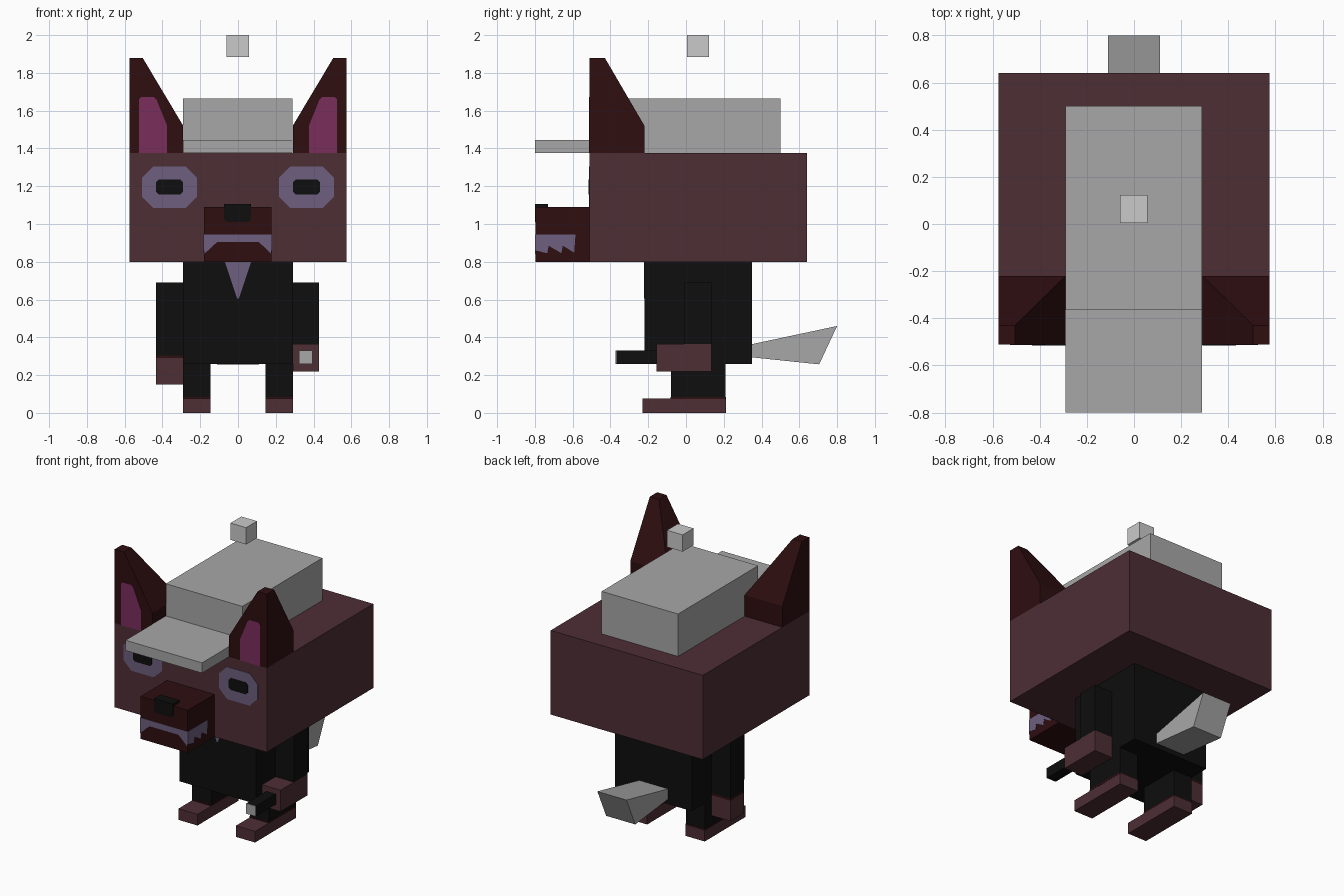
import bpy, bmesh

if "Cube" in bpy.data.objects:
    bpy.data.objects.remove(bpy.data.objects["Cube"])


def material(name, rgb):
    m = bpy.data.materials.new(name)
    lin = [((c / 255 + 0.055) / 1.055) ** 2.4 if c > 10 else c / 255 / 12.92 for c in rgb]
    m.diffuse_color = (*lin, 1)
    m.use_nodes = True
    m.node_tree.nodes["Principled BSDF"].inputs["Base Color"].default_value = m.diffuse_color
    return m


FUR = material("maroon fur", (77, 46, 53))
DARK = material("dark red fur", (46, 14, 16))
BLACK = material("black cloth", (14, 14, 14))
GREY = material("grey", (167, 167, 167))
PALE = material("pale grey", (202, 202, 202))
LILAC = material("lilac", (109, 95, 126))
PINK = material("ear pink", (123, 45, 92))


def finish(name, bm, mat):
    bmesh.ops.recalc_face_normals(bm, faces=bm.faces)
    me = bpy.data.meshes.new(name)
    bm.to_mesh(me)
    bm.free()
    me.materials.append(mat)
    ob = bpy.data.objects.new(name, me)
    bpy.context.collection.objects.link(ob)
    return ob


def box(name, x, y, z, mat):
    """Box from (min, max) ranges on each axis."""
    bm = bmesh.new()
    bmesh.ops.create_cube(bm, size=1)
    for v in bm.verts:
        v.co = [r[0] if c < 0 else r[1] for c, r in zip(v.co, (x, y, z))]
    return finish(name, bm, mat)


def prism(name, pts, axis, lo, hi, mat):
    """Extrude a profile along x (points are y,z) or y (points are x,z)."""
    bm = bmesh.new()
    place = (lambda p, d: (d, *p)) if axis == 'x' else (lambda p, d: (p[0], d, p[1]))
    f = bm.faces.new([bm.verts.new(place(p, lo)) for p in pts])
    ext = bmesh.ops.extrude_face_region(bm, geom=[f])["geom"]
    for v in ext:
        if isinstance(v, bmesh.types.BMVert):
            v.co["xyz".index(axis)] = hi
    return finish(name, bm, mat)


def octagon(cx, cz, w, h, c):
    """Rectangle with cut corners."""
    return [(cx - w, cz - h + c), (cx - w + c, cz - h), (cx + w - c, cz - h), (cx + w, cz - h + c),
            (cx + w, cz + h - c), (cx + w - c, cz + h), (cx - w + c, cz + h), (cx - w, cz + h - c)]


def span(s, a, b):
    return (min(s * a, s * b), max(s * a, s * b))


# head, snout and body
box("head", (-.575, .575), (-.51, .64), (.8, 1.375), FUR)
box("snout", (-.18, .178), (-.797, -.505), (.8, 1.09), DARK)
box("torso", (-.29, .29), (-.22, .35), (.26, .805), BLACK)

# nose: front plate and a cap over the snout edge
prism("nose_front", [(-.075, 1.105), (-.075, 1.025), (-.06, 1.01), (.055, 1.01), (.07, 1.025), (.07, 1.105)],
      'y', -.8, -.794, BLACK)
box("nose_top", (-.075, .07), (-.797, -.73), (1.085, 1.105), BLACK)

# mouth: front lip and jagged teeth on the sides
prism("front_teeth", [(-.18, .945), (-.18, .84), (-.11, .905), (.11, .905), (.178, .84), (.178, .945)],
      'y', -.799, -.795, LILAC)
teeth = [(-.797, .945), (-.797, .86), (-.735, .845), (-.727, .885), (-.66, .845), (-.652, .885),
         (-.592, .848), (-.585, .945)]
for side, x in (("left", -.18), ("right", .178)):
    prism(side + "_teeth", teeth, 'x', x - .002, x + .002, LILAC)

# shirt front
prism("shirt_front", [(-.07, .8), (-.005, .605), (.005, .605), (.07, .8)], 'y', -.223, -.217, LILAC)

for side, s in (("left", -1), ("right", 1)):
    # ear: square block tapering to the outer front corner
    bm = bmesh.new()
    rings = []
    for inner, back, z in ((.29, -.22, 1.375), (.29, -.22, 1.52), (.505, -.43, 1.88)):
        rings.append([bm.verts.new((s * x, y, z)) for x, y in
                      ((inner, -.51), (.575, -.51), (.575, back), (inner, back))])
    bm.faces.new(rings[0])
    bm.faces.new(rings[-1])
    for a, b in zip(rings, rings[1:]):
        for i in range(4):
            j = (i + 1) % 4
            bm.faces.new((a[i], a[j], b[j], b[i]))
    finish(side + "_ear", bm, DARK)
    prism(side + "_inner_ear", [(s * x, z) for x, z in
          ((.525, 1.376), (.525, 1.66), (.512, 1.672), (.445, 1.672), (.43, 1.655), (.375, 1.52), (.375, 1.376))],
          'y', -.513, -.508, PINK)
    # eye
    prism(side + "_eye", octagon(s * .362, 1.195, .146, .11, .06), 'y', -.513, -.508, LILAC)
    prism(side + "_pupil", octagon(s * .362, 1.196, .071, .04, .014), 'y', -.516, -.508, BLACK)
    # leg and foot
    box(side + "_leg", span(s, .146, .29), (-.08, .21), (.08, .265), BLACK)
    box(side + "_ankle", span(s, .145, .291), (-.081, .211), (.074, .085), DARK)
    box(side + "_foot", span(s, .145, .29), (-.23, .212), (0, .076), FUR)

# hanging left arm
box("left_arm", (-.435, -.289), (-.005, .14), (.305, .69), BLACK)
box("left_cuff", (-.435, -.289), (-.005, .14), (.29, .305), DARK)
box("left_hand", (-.435, -.289), (-.005, .14), (.15, .29), FUR)

# right arm bent forward, holding a short torch
box("right_arm", (.289, .43), (-.01, .135), (.365, .69), BLACK)
box("right_hand", (.29, .43), (-.155, .135), (.22, .366), FUR)
box("torch", (.322, .394), (-.368, -.15), (.26, .33), BLACK)
box("torch_lens", (.322, .394), (-.372, -.367), (.26, .33), GREY)

# cap, brim and the small block above
box("cap", (-.29, .288), (-.365, .5), (1.37, 1.665), GREY)
box("cap_brim", (-.29, .288), (-.8, -.36), (1.375, 1.445), GREY)
box("floating_block", (-.06, .058), (.005, .122), (1.885, 2.0), PALE)

# wedge tail
prism("tail", [(.34, .295), (.34, .362), (.8, .46), (.705, .257)], 'x', -.11, .11, GREY)
